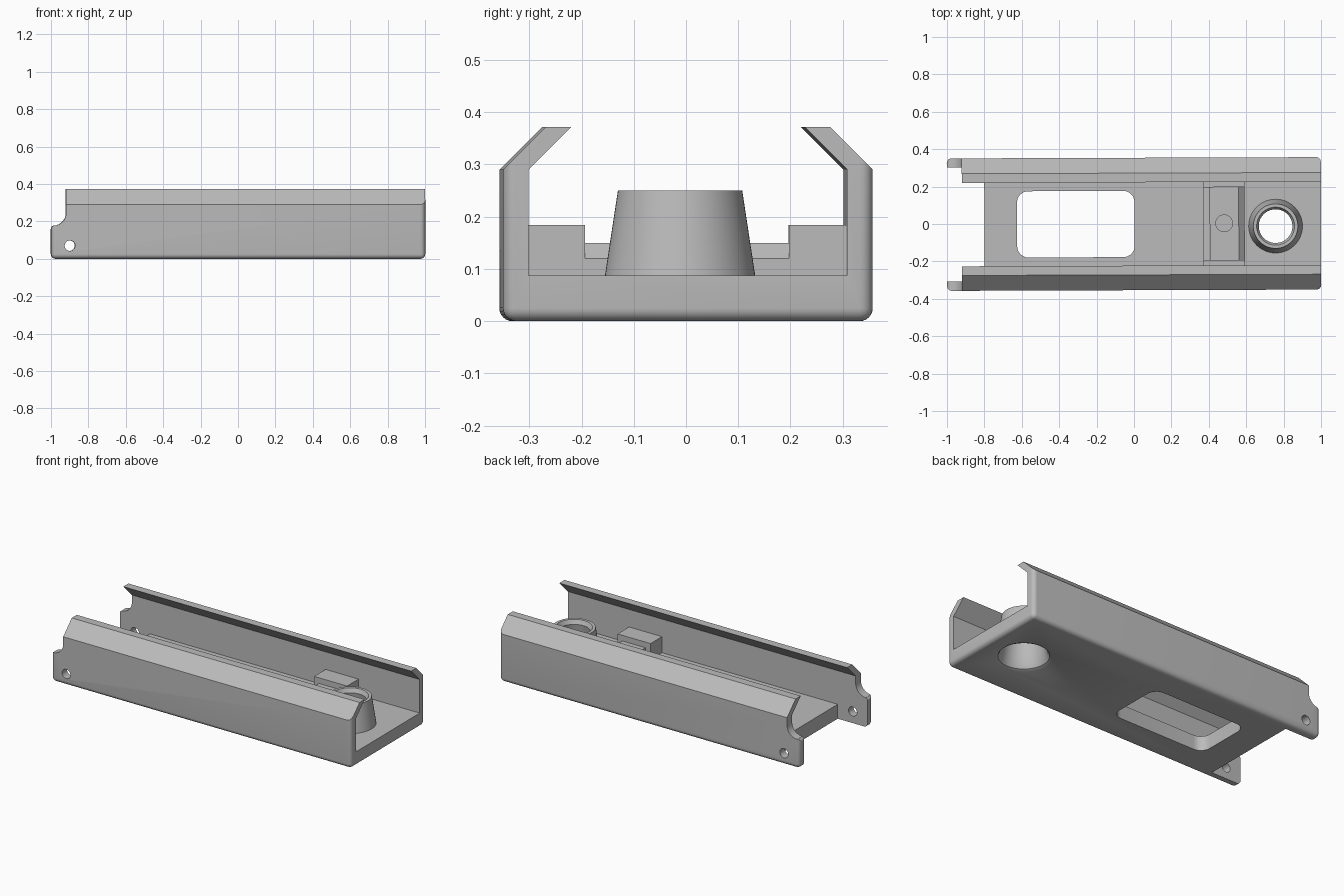
import bpy, bmesh, math
from mathutils import Vector

cube = bpy.data.objects.get("Cube")
if cube:
    bpy.data.objects.remove(cube, do_unlink=True)

grey = bpy.data.materials.new("plain grey")
grey.use_nodes = True
grey.diffuse_color = (0.5, 0.5, 0.5, 1)
grey.node_tree.nodes["Principled BSDF"].inputs["Base Color"].default_value = (0.5, 0.5, 0.5, 1)

L, W, WALL, FLOOR, KINK, TOP = 1.0, 0.354, 0.305, 0.087, 0.29, 0.372


def finish(name, bm):
    bmesh.ops.recalc_face_normals(bm, faces=bm.faces)
    mesh = bpy.data.meshes.new(name)
    bm.to_mesh(mesh)
    bm.free()
    mesh.materials.append(grey)
    ob = bpy.data.objects.new(name, mesh)
    bpy.context.collection.objects.link(ob)
    return ob


def prism(name, points, axis, lo, hi):
    """Extrude a 2D profile along an axis from lo to hi."""
    place = {"x": lambda a, b: (lo, a, b), "y": lambda a, b: (a, lo, b),
             "z": lambda a, b: (a, b, lo)}[axis]
    bm = bmesh.new()
    face = bm.faces.new([bm.verts.new(place(a, b)) for a, b in points])
    new = bmesh.ops.extrude_face_region(bm, geom=[face])["geom"]
    move = Vector([hi - lo if k == axis else 0 for k in "xyz"])
    bmesh.ops.translate(bm, vec=move, verts=[v for v in new if isinstance(v, bmesh.types.BMVert)])
    return finish(name, bm)


def arc(cx, cy, r, start, end, n):
    angles = [math.radians(start + (end - start) * i / n) for i in range(n + 1)]
    return [(cx + r * math.cos(a), cy + r * math.sin(a)) for a in angles]


def lathe(name, profile, cx, cy, n=64):
    """Stack of rings (radius, z), capped at both ends."""
    bm = bmesh.new()
    rings = [[bm.verts.new((x, y, z)) for x, y in arc(cx, cy, r, 0, 360, n)[:-1]]
             for r, z in profile]
    for low, high in zip(rings, rings[1:]):
        for i in range(n):
            j = (i + 1) % n
            bm.faces.new((low[i], low[j], high[j], high[i]))
    bm.faces.new(rings[0])
    bm.faces.new(rings[-1])
    return finish(name, bm)


def boolean(ob, tool, operation="DIFFERENCE", keep=False):
    mod = ob.modifiers.new("cut", "BOOLEAN")
    mod.operation, mod.object, mod.solver = operation, tool, "EXACT"
    bpy.context.view_layer.objects.active = ob
    bpy.ops.object.modifier_apply(modifier=mod.name)
    if not keep:
        bpy.data.objects.remove(tool, do_unlink=True)


def rect(x0, x1, y0, y1):
    return [(x0, y0), (x1, y0), (x1, y1), (x0, y1)]


# Channel blank with rounded bottom and upright edges
bm = bmesh.new()
bmesh.ops.create_cube(bm, size=1)
for v in bm.verts:
    v.co = (v.co.x * 2 * L, v.co.y * 2 * W, (v.co.z + 0.5) * 0.6)
edges = [e for e in bm.edges if min(v.co.z for v in e.verts) < 0.01]
bmesh.ops.bevel(bm, geom=edges, offset=0.025, segments=6, profile=0.5, affect="EDGES")
channel = finish("channel", bm)

# Sloped lips along the top
outline = [(-W, -0.1), (W, -0.1), (W, KINK), (W - TOP + KINK, TOP),
           (TOP - KINK - W, TOP), (-W, KINK)]
boolean(channel, prism("lip_shape", outline, "x", -1.1, 1.1), "INTERSECT")

# Hollow inside
rise = 0.1
cavity = [(-WALL, FLOOR), (WALL, FLOOR), (WALL, KINK), (WALL - rise, KINK + rise),
          (rise - WALL, KINK + rise), (-WALL, KINK)]
boolean(channel, prism("cavity", cavity, "x", -1.1, 1.1))

# Open end between the ears, and the ear outline
boolean(channel, prism("end_gap", rect(-1.1, -0.8, -WALL, WALL), "z", -0.1, 0.2))
ear = [(-1.1, 0.5), (-0.92, 0.5)] + arc(-0.988, 0.245, 0.068, 0, -90, 12)
ear += arc(-0.982, 0.159, 0.018, 110, 180, 5) + [(-1.1, 0.159)]
boolean(channel, prism("ear_notch", ear, "y", -0.5, 0.5))
boolean(channel, prism("ear_hole", arc(-0.9, 0.07, 0.028, 0, 360, 32)[:-1], "y", -0.5, 0.5))

# Rounded window in the floor
r = 0.06
x0, x1, yw = -0.625, 0.003, 0.177
window = (arc(x1 - r, yw - r, r, 0, 90, 8) + arc(x0 + r, yw - r, r, 90, 180, 8)
          + arc(x0 + r, r - yw, r, 180, 270, 8) + arc(x1 - r, r - yw, r, 270, 360, 8))
boolean(channel, prism("window", window, "z", -0.1, 0.2))

# Tapered tube with a flared bore through the floor
cx, cy = 0.757, -0.014
tube = lathe("tapered_tube", [(0.144, FLOOR - 0.001), (0.119, 0.25)], cx, cy)
bore = lathe("bore", [(0.155, -0.01), (0.155, 0), (0.138, 0.008), (0.128, 0.025),
                      (0.09, 0.225), (0.102, 0.251), (0.102, 0.3)], cx, cy)
boolean(channel, bore, keep=True)
boolean(tube, bore)

# Side blocks, and the low bridge between them
blocks = [prism(name, rect(0.372, 0.592, s * 0.195, s * (WALL + 0.002)), "z", FLOOR - 0.001, 0.184)
          for name, s in (("left_block", 1), ("right_block", -1))]
step = [(0.372, FLOOR - 0.001), (0.592, FLOOR - 0.001), (0.592, 0.12), (0.56, 0.15),
        (0.405, 0.15), (0.405, 0.12), (0.372, 0.12)]
bridge = prism("bridge", step, "y", -0.196, 0.196)
boolean(bridge, lathe("socket", [(0.045, 0.12), (0.045, 0.2)], 0.482, 0.002, 32))

# Smooth shading, and the slight turn of the whole part
for ob in [channel, tube, bridge] + blocks:
    bpy.ops.object.select_all(action="DESELECT")
    ob.select_set(True)
    bpy.context.view_layer.objects.active = ob
    bpy.ops.object.shade_smooth_by_angle(angle=math.radians(30))
    ob.rotation_euler.z = 0.0035
